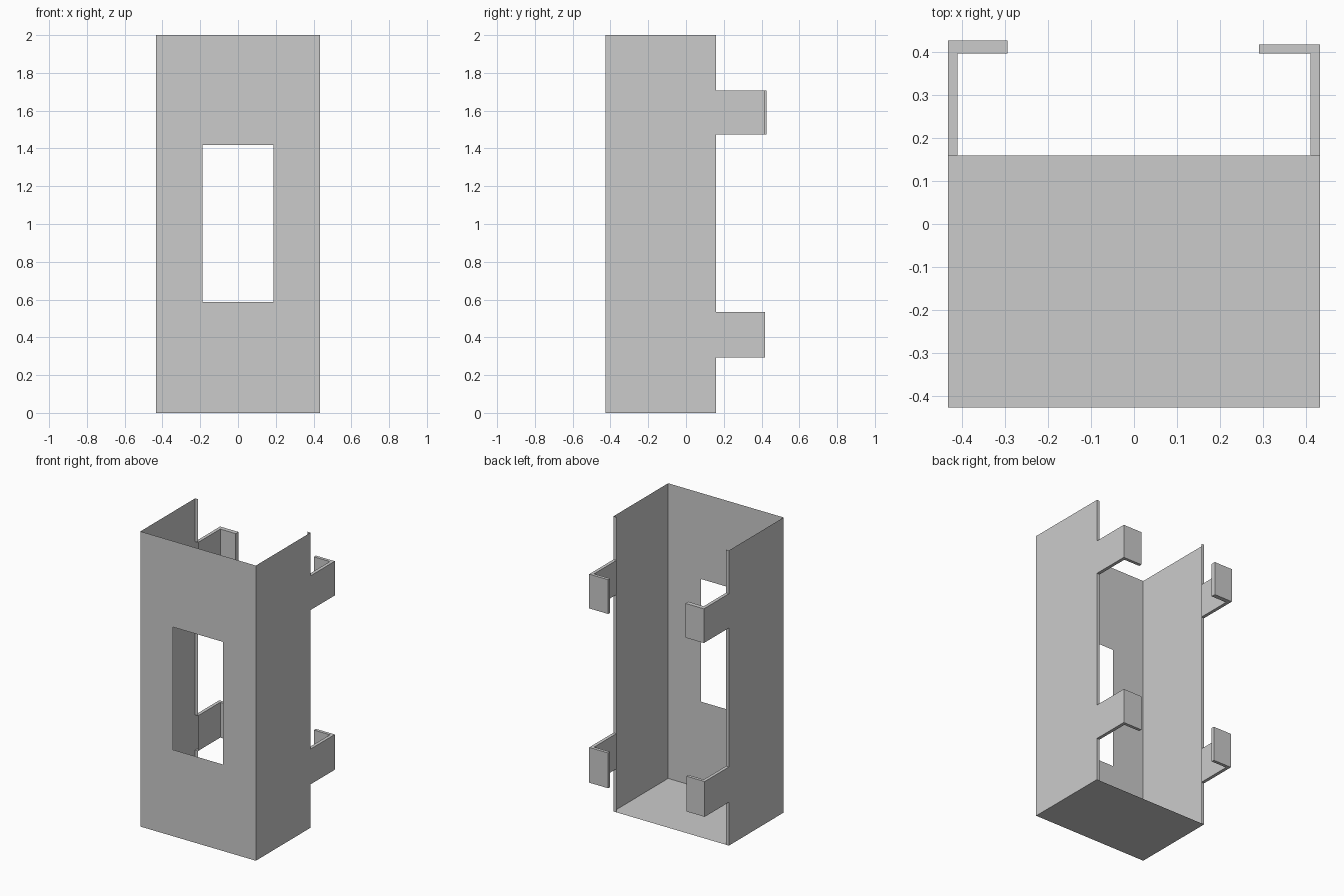
import bpy, bmesh

if "Cube" in bpy.data.objects:
    bpy.data.objects.remove(bpy.data.objects["Cube"])

W, T = 0.433, 0.022            # half width, sheet return depth
YF, YB, H = -0.427, 0.159, 2.0  # front, back, height
ARMS = [(0.294, 0.533), (1.475, 1.707)]
WX, WZ0, WZ1 = 0.188, 0.586, 1.417


def make_object(name, polys):
    bm = bmesh.new()
    for poly in polys:
        bm.faces.new([bm.verts.new(p) for p in poly])
    bmesh.ops.remove_doubles(bm, verts=bm.verts, dist=1e-5)
    bmesh.ops.recalc_face_normals(bm, faces=bm.faces)
    mesh = bpy.data.meshes.new(name)
    bm.to_mesh(mesh)
    bm.free()
    obj = bpy.data.objects.new(name, mesh)
    bpy.context.collection.objects.link(obj)
    return obj


# Front panel: 3x3 grid with the middle cell left open
xs, zs = [-W, -WX, WX, W], [0, WZ0, WZ1, H]
make_object("front_panel", [
    [(xs[i], YF, zs[j]), (xs[i + 1], YF, zs[j]),
     (xs[i + 1], YF, zs[j + 1]), (xs[i], YF, zs[j + 1])]
    for i in range(3) for j in range(3) if (i, j) != (1, 1)])

# Floor sheet
make_object("floor", [[(-W, YB, 0), (W, YB, 0), (W, YF, 0), (-W, YF, 0)]])

levels = [0, *ARMS[0], *ARMS[1], H]
for side, s in (("left", -1), ("right", 1)):
    # Side wall with a narrow return along its back edge, between the arms
    polys = [[(s * W, YF, 0), (s * W, YB, 0), (s * W, YB, H), (s * W, YF, H)]]
    for a, b in zip(levels[::2], levels[1::2]):
        polys.append([(s * W, YB, a), (s * (W - T), YB, a),
                      (s * (W - T), YB, b), (s * W, YB, b)])
    make_object(side + "_wall", polys)

    # Hooked arms: L-shaped outline extruded in z, open where it meets the wall
    for level, (z0, z1) in zip(("lower", "upper"), ARMS):
        end = 0.427 if (side, level) == ("left", "upper") else 0.418
        tip = 0.295 if s < 0 else 0.291
        outline = [(W, YB), (W, end), (tip, end), (tip, 0.397),
                   (W - T, 0.397), (W - T, YB)]
        pts = [(s * x, y) for x, y in outline]
        polys = [[(*p, z0), (*q, z0), (*q, z1), (*p, z1)]
                 for p, q in zip(pts, pts[1:])]
        polys += [[(*p, z) for p in pts] for z in (z0, z1)]
        make_object(f"{side}_{level}_arm", polys)
